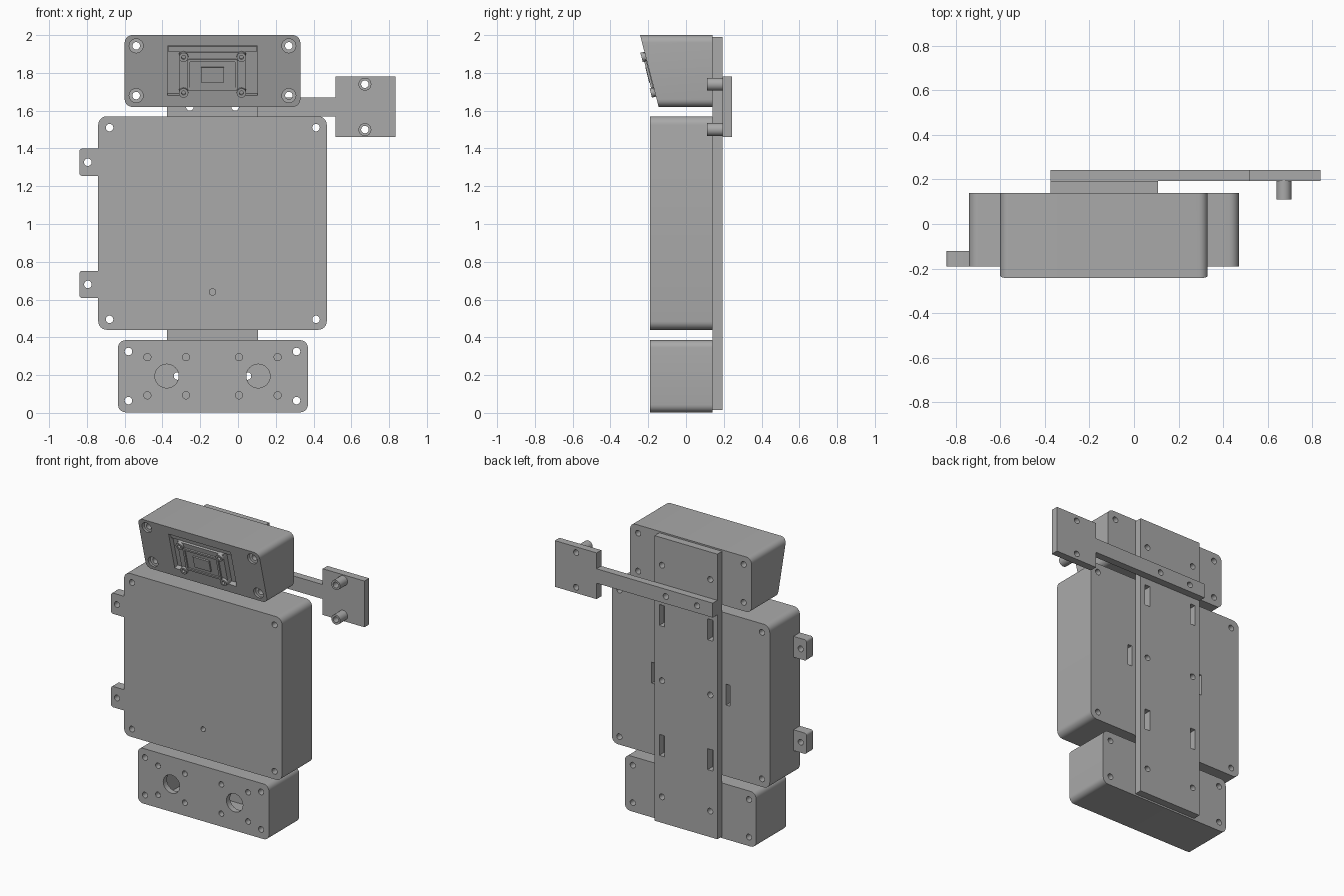
import bpy, bmesh, math
from mathutils import Matrix, Vector

if "Cube" in bpy.data.objects:
    bpy.data.objects.remove(bpy.data.objects["Cube"])

GREY = (0.4, 0.4, 0.4, 1)
grey = bpy.data.materials.new("plain_grey")
grey.use_nodes = True
grey.diffuse_color = GREY
grey.node_tree.nodes["Principled BSDF"].inputs["Base Color"].default_value = GREY

MID = -0.135                      # x of the shared centre line
TILT = math.atan2(0.098, 0.38)    # lean of the head's front face


def make(name, bm):
    mesh = bpy.data.meshes.new(name)
    bm.to_mesh(mesh)
    bm.free()
    mesh.materials.append(grey)
    obj = bpy.data.objects.new(name, mesh)
    bpy.context.collection.objects.link(obj)
    return obj


def box(name, x, y, z, r=0):
    """Block from (low, high) ranges, corners rounded along y."""
    bm = bmesh.new()
    bmesh.ops.create_cube(bm, size=1)
    for v in bm.verts:
        v.co = Vector(p[0] if c < 0 else p[1] for p, c in zip((x, y, z), v.co))
    if r:
        along = [e for e in bm.edges
                 if abs(e.verts[0].co.y - e.verts[1].co.y) > 1e-5]
        bmesh.ops.bevel(bm, geom=along, offset=r, segments=6,
                        profile=0.5, affect='EDGES')
    return make(name, bm)


def rod(name, x, z, r, y, sides=24):
    """Cylinder along y."""
    bm = bmesh.new()
    place = Matrix.Translation((x, sum(y) / 2, z)) @ Matrix.Rotation(math.pi / 2, 4, 'X')
    bmesh.ops.create_cone(bm, cap_ends=True, segments=sides, radius1=r,
                          radius2=r, depth=y[1] - y[0], matrix=place)
    return make(name, bm)


def cut(obj, cutter):
    mod = obj.modifiers.new("cut", 'BOOLEAN')
    mod.operation, mod.solver, mod.object = 'DIFFERENCE', 'EXACT', cutter
    bpy.context.view_layer.objects.active = obj
    bpy.ops.object.modifier_apply(modifier=mod.name)
    bpy.data.objects.remove(cutter)


def drill(obj, xs, zs, r, y=(-0.4, 0.4)):
    for x in xs:
        for z in zs:
            cut(obj, rod("drill", x, z, r, y))


def slot(obj, xs, zs, w, h, y):
    for x in xs:
        for z in zs:
            cut(obj, box("slot", (x - w / 2, x + w / 2), y, (z - h / 2, z + h / 2)))


def pair(d):
    return (MID - d, MID + d)


def front_y(z):
    return -0.145 - (z - 1.62) * math.tan(TILT)


def tilt(obj):
    """Move a part made around the origin onto the leaning face."""
    z = 1.812
    obj.data.transform(Matrix.Translation((MID, front_y(z), z))
                       @ Matrix.Rotation(TILT, 4, 'X'))
    return obj


# Main housing with side tabs
main = box("main_housing", (-0.74, 0.47), (-0.19, 0.14), (0.44, 1.57), 0.045)
drill(main, (-0.68, 0.413), (0.495, 1.51), 0.02)
drill(main, (MID,), (0.64,), 0.017, (-0.4, -0.05))
slot(main, pair(0.285), (1.005,), 0.03, 0.145, (0.09, 0.3))
for side, z in (("upper", 1.327), ("lower", 0.68)):
    tab = box(side + "_side_tab", (-0.84, -0.72), (-0.19, -0.12),
              (z - 0.072, z + 0.072), 0.016)
    drill(tab, (-0.795,), (z,), 0.02)

# Lower housing, hollow behind its two round openings
lower = box("lower_housing", (-0.635, 0.37), (-0.19, 0.14), (0.003, 0.385), 0.04)
cut(lower, box("cavity", (-0.52, 0.25), (-0.15, 0.11), (0.03, 0.355)))
drill(lower, (-0.58, 0.31), (0.065, 0.325), 0.02)
drill(lower, pair(0.242), (0.195,), 0.063, (-0.4, 0))
drill(lower, pair(0.185), (0.195,), 0.02, (0, 0.3))
drill(lower, pair(0.14) + pair(0.345), (0.093, 0.295), 0.019, (-0.4, -0.1))

# Head with a leaning front face
head = box("head_housing", (-0.6, 0.33), (-0.2, 0.14), (1.62, 2.0), 0.04)
for v in head.data.vertices:
    if v.co.y < 0:
        v.co.y = front_y(v.co.z)
for z in (1.68, 1.943):
    drill(head, pair(0.404), (z,), 0.037, (-0.4, front_y(z) + 0.025))
    drill(head, pair(0.404), (z,), 0.02)
cut(head, tilt(box("recess", (-0.237, 0.237), (-0.1, 0.035), (-0.135, 0.135))))

# Module sitting in the recess
tilt(box("module_base", (-0.176, 0.176), (-0.004, 0.04), (-0.137, 0.1)))
tilt(box("module_top_bar", (-0.232, 0.232), (0.012, 0.04), (0.1, 0.13)))
frame = box("module_frame", (-0.135, 0.135), (-0.014, 0.0), (-0.105, 0.065), 0.015)
cut(frame, box("opening", (-0.12, 0.12), (-0.1, -0.006), (-0.09, 0.05)))
tilt(frame)
tilt(box("module_sensor", (-0.062, 0.062), (-0.016, 0.0), (-0.062, 0.02)))
for sx in (-1, 1):
    for sz, z in (("lower", -0.117), ("upper", 0.078)):
        post = rod("module_" + sz + "_post", sx * 0.153, z, 0.025, (-0.022, 0.03), 16)
        drill(post, (sx * 0.153,), (z,), 0.011, (-0.1, -0.005))
        tilt(post)

# Back plate joining the housings
plate = box("back_plate", (-0.375, 0.107), (0.14, 0.192), (0.015, 1.99))
drill(plate, pair(0.185), (0.195, 1.0, 1.8), 0.02)
slot(plate, pair(0.185), (0.55, 1.45), 0.04, 0.145, (0.1, 0.3))
drill(plate, pair(0.12), (1.62,), 0.02)

# Side arm with its end plate and standoffs
arm = box("side_arm", (-0.375, 0.515), (0.192, 0.243), (1.57, 1.67))
drill(arm, pair(0.12), (1.62,), 0.02)
end = box("arm_end_plate", (0.515, 0.835), (0.192, 0.243), (1.46, 1.78))
drill(end, (0.672,), (1.5, 1.74), 0.02)
for side, z in (("upper", 1.74), ("lower", 1.5)):
    post = rod(side + "_standoff", 0.672, z, 0.034, (0.11, 0.195))
    drill(post, (0.672,), (z,), 0.02)

# Smooth the rounded corners, keep the edges sharp
bpy.ops.object.select_all(action='DESELECT')
for obj in bpy.context.collection.objects:
    if obj.type == 'MESH' and grey.name in obj.data.materials:
        obj.select_set(True)
        bpy.context.view_layer.objects.active = obj
bpy.ops.object.shade_smooth_by_angle(angle=math.radians(30))
